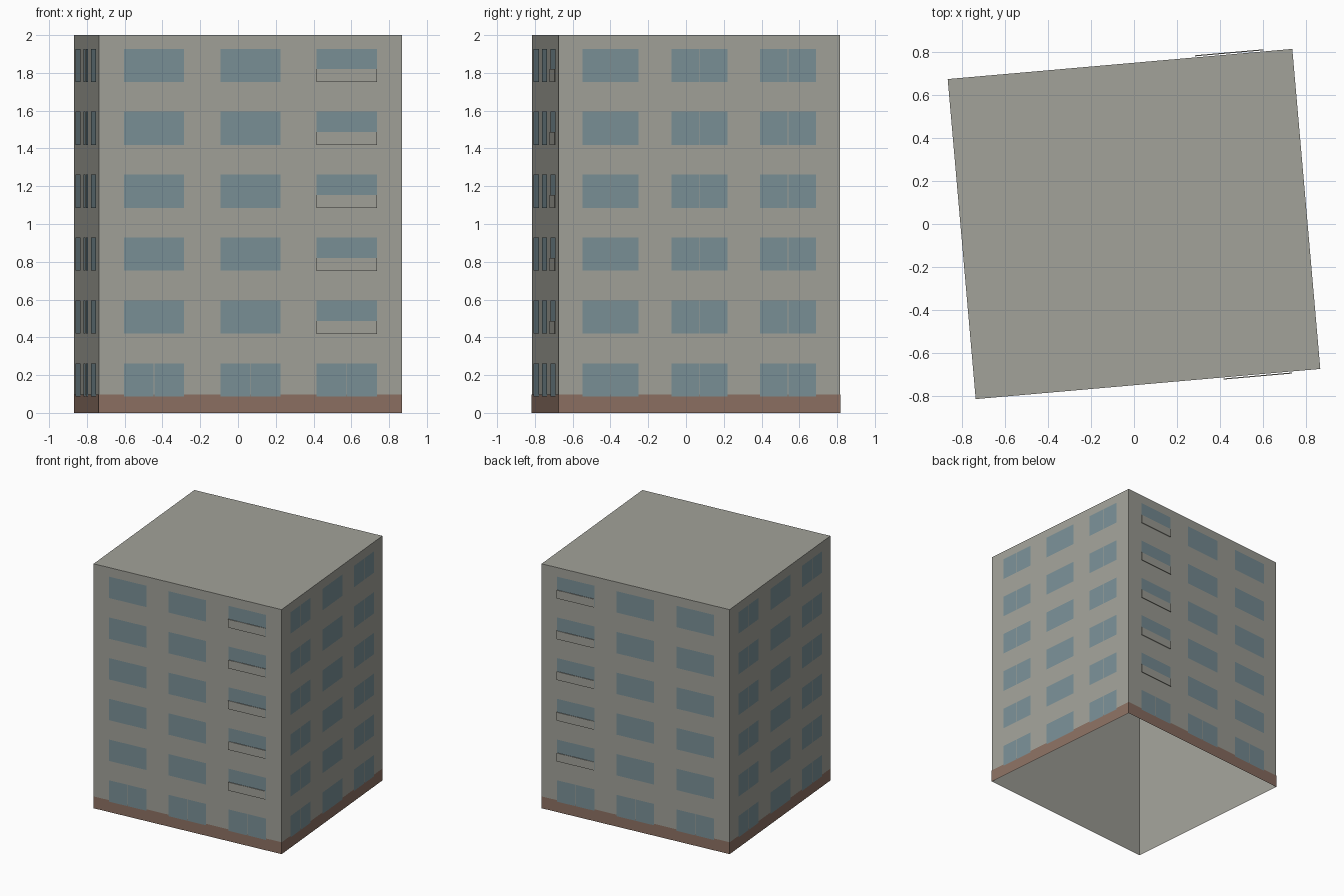
import bpy, bmesh, math
from mathutils import Matrix, Vector

cube = bpy.data.objects.get("Cube")
if cube:
    bpy.data.objects.remove(cube, do_unlink=True)

W, D, H = 1.61, 1.495, 2.0
TURN = Matrix.Rotation(math.radians(5), 4, 'Z')
FLOORS = 6
PITCH = H / FLOORS
WIN_Z, WIN_H = 0.086, 0.175
PARAPET_H = 0.067
GAP = 0.004


def material(name, rgb):
    m = bpy.data.materials.new(name)
    m.use_nodes = True
    m.diffuse_color = (*rgb, 1)
    bsdf = m.node_tree.nodes["Principled BSDF"]
    bsdf.inputs["Base Color"].default_value = (*rgb, 1)
    bsdf.inputs["Roughness"].default_value = 0.8
    return m


concrete = material("warm grey concrete", (0.36, 0.36, 0.32))
glass = material("blue grey glass", (0.195, 0.28, 0.31))
brown = material("brown plinth", (0.265, 0.165, 0.125))


def finish(name, bm, mat):
    me = bpy.data.meshes.new(name)
    bm.to_mesh(me)
    bm.free()
    me.materials.append(mat)
    ob = bpy.data.objects.new(name, me)
    ob.matrix_world = TURN
    bpy.context.collection.objects.link(ob)


def quad(bm, frame, dist, u0, u1, z0, z1):
    """Upright rectangle facing outward at a distance from the centre."""
    pts = [(u0, z0), (u1, z0), (u1, z1), (u0, z1)]
    bm.faces.new([bm.verts.new(frame @ Vector((u, -dist, z))) for u, z in pts])


def box(bm, frame, d0, d1, u0, u1, z0, z1):
    size = Matrix.Diagonal((u1 - u0, d1 - d0, z1 - z0, 1))
    centre = Matrix.Translation(((u0 + u1) / 2, -(d0 + d1) / 2, (z0 + z1) / 2))
    bmesh.ops.create_cube(bm, size=1, matrix=frame @ centre @ size)


# walls and flat roof, open underneath
bm = bmesh.new()
box(bm, Matrix.Identity(4), -D / 2, D / 2, -W / 2, W / 2, 0, H)
bm.normal_update()
bmesh.ops.delete(bm, geom=[f for f in bm.faces if f.normal.z < -0.5], context='FACES_ONLY')
finish("walls", bm, concrete)

# each side: name, quarter turns, distance, half width, column step, window width, balcony column
SIDES = [
    ("front", 0, D / 2, W / 2, 0.512, 0.32, 1),
    ("left", 1, W / 2, D / 2, 0.471, 0.298, None),
    ("back", 2, D / 2, W / 2, 0.512, 0.32, -1),
    ("right", 3, W / 2, D / 2, 0.471, 0.298, None),
]
plinth = bmesh.new()
for name, turns, dist, half, step, width, balcony in SIDES:
    frame = Matrix.Rotation(turns * math.pi / 2, 4, 'Z')
    quad(plinth, frame, dist + 0.002, -half - 0.002, half + 0.002, 0, 0.097)

    # windows, split into two panes on the ground floor and on the plain sides
    windows, parapets = bmesh.new(), bmesh.new()
    for floor in range(FLOORS):
        z = WIN_Z + floor * PITCH
        for col in (-1, 0, 1):
            u0, u1 = col * step - width / 2, col * step + width / 2
            if balcony is None or floor == 0:
                mid = col * step
                quad(windows, frame, dist + 0.004, u0, mid - GAP / 2, z, z + WIN_H)
                quad(windows, frame, dist + 0.004, mid + GAP / 2, u1, z, z + WIN_H)
            else:
                quad(windows, frame, dist + 0.004, u0, u1, z, z + WIN_H)
            # solid parapet over the lower part of the balcony windows
            if col == balcony and floor > 0:
                box(parapets, frame, dist + 0.005, dist + 0.01, u0, u1, z - 0.001, z + PARAPET_H)
    finish(name + "_windows", windows, glass)
    if balcony is None:
        parapets.free()
    else:
        finish(name + "_balcony_parapets", parapets, concrete)
finish("plinth", plinth, brown)
